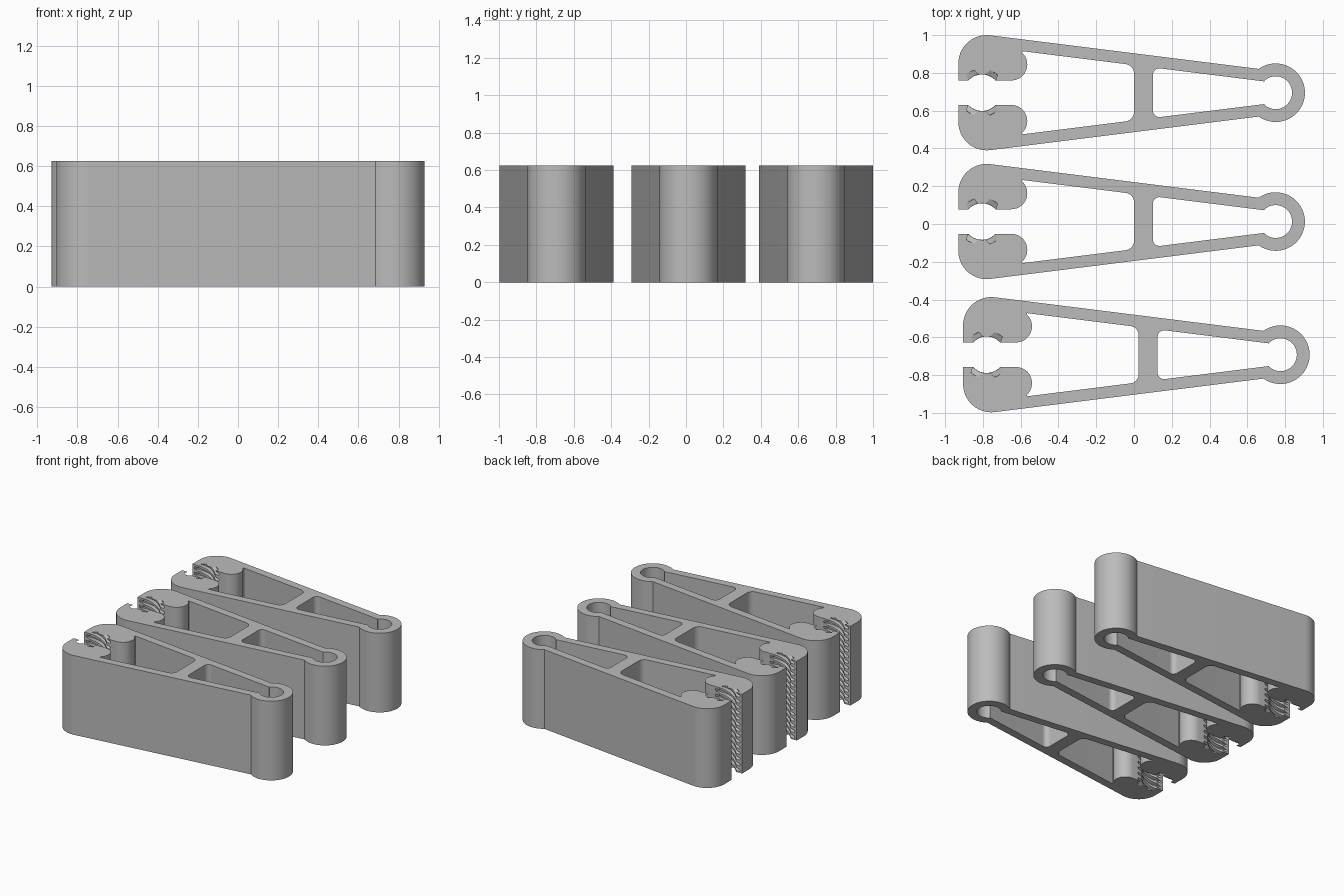
import bpy, bmesh, math

if "Cube" in bpy.data.objects:
    bpy.data.objects.remove(bpy.data.objects["Cube"])

HEIGHT = 0.625
ROPE_X = -0.805          # centre of the twisted rope grip


def arc(cx, cy, r, a0, a1, step=7):
    """Points on a circular arc, angles in degrees."""
    n = max(2, round(abs(a1 - a0) / step))
    angles = [math.radians(a0 + (a1 - a0) * i / n) for i in range(n + 1)]
    return [(cx + r * math.cos(a), cy + r * math.sin(a)) for a in angles]


def inner(x):
    """Inner edge of the sloping arm."""
    return 0.2415 - 0.125 * (x + 0.762)


def mirrored(half):
    """Close a half profile by mirroring it across y = 0."""
    other = [(x, -y) for x, y in reversed(half) if abs(y) > 1e-5]
    return half + other


def loft(name, rings):
    """Closed solid through a stack of equal-length rings."""
    bm = bmesh.new()
    loops = [[bm.verts.new(p) for p in ring] for ring in rings]
    n = len(loops[0])
    for a, b in zip(loops, loops[1:]):
        for i in range(n):
            j = (i + 1) % n
            bm.faces.new((a[i], a[j], b[j], b[i]))
    bm.faces.new(loops[0][::-1])
    bm.faces.new(loops[-1])
    bmesh.ops.recalc_face_normals(bm, faces=bm.faces)
    mesh = bpy.data.meshes.new(name)
    bm.to_mesh(mesh)
    bm.free()
    obj = bpy.data.objects.new(name, mesh)
    bpy.context.collection.objects.link(obj)
    return obj


def prism(name, profile, z0, z1):
    return loft(name, [[(x, y, z) for x, y in profile] for z in (z0, z1)])


# Clip outline: crossbar fillet, jaw, arm and spring ring (upper half)
outline = mirrored(
    arc(-0.05, inner(-0.05) - 0.0504, 0.05, 0, 83)
    + [(-0.59, inner(-0.59))]
    + arc(-0.65, 0.15, 0.085, 48, -90)
    + [(-0.93, 0.065)]
    + arc(-0.78, 0.155, 0.15, 180, 83)
    + arc(0.75, 0.0, 0.155, 125.5, 0))
clip = prism("clip", outline, 0, HEIGHT)

# Closed opening between crossbar and spring ring
opening = mirrored(
    arc(0.135, inner(0.135) - 0.0353, 0.035, 180, 83)
    + [(0.69, inner(0.69))]
    + arc(0.75, 0.0, 0.087, 134, 0))
opening_cutter = prism("opening_cutter", opening, -0.05, HEIGHT + 0.05)

# Twisted rope grip: six-start helical cutter
LEAD, COUNT, STARTS = 0.27, 48, 6
rings = []
for k in range(69):
    z = -0.0273 + k * 0.01
    twist = 2 * math.pi * (z - HEIGHT) / LEAD + math.radians(78.75)
    ring = []
    for i in range(COUNT):
        r = 0.098 if i % (COUNT // STARTS) < 4 else 0.127
        a = twist + 2 * math.pi * i / COUNT
        ring.append((ROPE_X + r * math.cos(a), r * math.sin(a), z))
    rings.append(ring)
rope_cutter = loft("rope_cutter", rings)

# Cut the openings and bake the result
for cutter in (opening_cutter, rope_cutter):
    cutter.hide_render = True
    mod = clip.modifiers.new(cutter.name, 'BOOLEAN')
    mod.operation = 'DIFFERENCE'
    mod.solver = 'EXACT'
    mod.object = cutter
bpy.context.view_layer.update()
baked = bpy.data.meshes.new_from_object(
    clip.evaluated_get(bpy.context.evaluated_depsgraph_get()))
clip.modifiers.clear()
clip.data = baked
for cutter in (opening_cutter, rope_cutter):
    bpy.data.objects.remove(cutter)

# Colour and shading
grey = bpy.data.materials.new("light_grey")
grey.diffuse_color = (0.5, 0.5, 0.5, 1)
grey.use_nodes = True
grey.node_tree.nodes["Principled BSDF"].inputs["Base Color"].default_value = grey.diffuse_color
baked.materials.clear()
baked.materials.append(grey)
bpy.context.view_layer.objects.active = clip
clip.select_set(True)
bpy.ops.object.shade_smooth_by_angle(angle=math.radians(25))

# Three clips side by side
clip.name = "back_clip"
clip.location = (0, 0.695, 0)
for name, x, y in (("middle_clip", 0, 0.013), ("front_clip", 0.025, -0.692)):
    copy = bpy.data.objects.new(name, clip.data)
    copy.location = (x, y, 0)
    bpy.context.collection.objects.link(copy)
